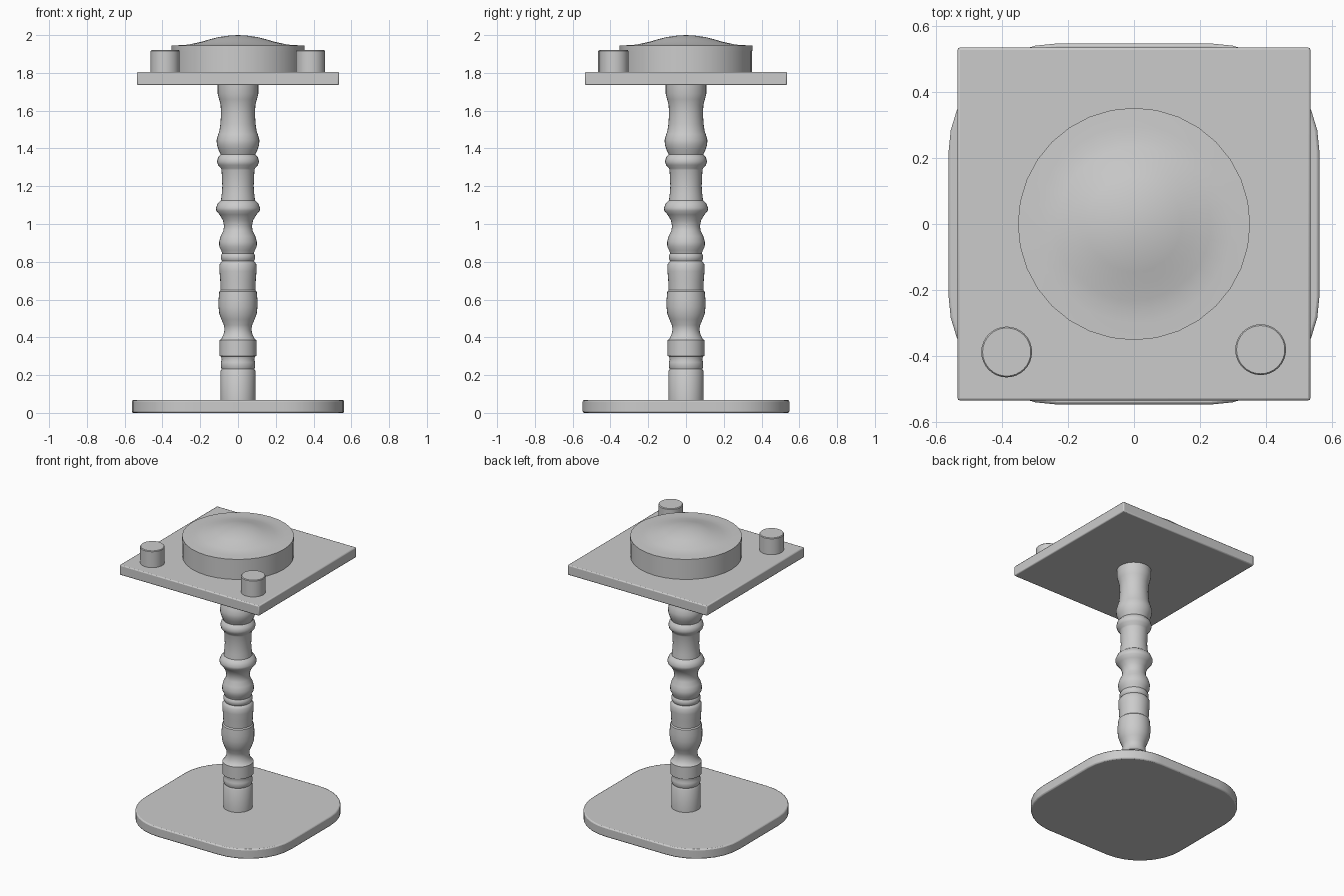
import bpy, bmesh
from math import sin, cos, pi, radians


def finish(name, bm, bevel=0.0, angle=35):
    bmesh.ops.recalc_face_normals(bm, faces=bm.faces)
    me = bpy.data.meshes.new(name)
    bm.to_mesh(me)
    bm.free()
    ob = bpy.data.objects.new(name, me)
    bpy.context.collection.objects.link(ob)
    if bevel:
        mod = ob.modifiers.new("edge_bevel", 'BEVEL')
        mod.width, mod.segments, mod.limit_method = bevel, 2, 'ANGLE'
        mod.angle_limit = radians(50)
    bpy.ops.object.select_all(action='DESELECT')
    ob.select_set(True)
    bpy.context.view_layer.objects.active = ob
    bpy.ops.object.shade_smooth_by_angle(angle=radians(angle))
    return ob


def prism(name, outline, z0, z1, bevel):
    bm = bmesh.new()
    face = bm.faces.new([bm.verts.new((x, y, z0)) for x, y in outline])
    ext = bmesh.ops.extrude_face_region(bm, geom=[face], use_keep_orig=True)
    top = [g for g in ext["geom"] if isinstance(g, bmesh.types.BMVert)]
    bmesh.ops.translate(bm, verts=top, vec=(0, 0, z1 - z0))
    return finish(name, bm, bevel)


def lathe(name, profile, n, centre=(0, 0), angle=35):
    bm = bmesh.new()
    cx, cy = centre
    rings = []
    for r, z in profile:
        if r == 0:
            rings.append([bm.verts.new((cx, cy, z))] * n)
        else:
            rings.append([bm.verts.new((cx + r * cos(2 * pi * i / n),
                                        cy + r * sin(2 * pi * i / n), z)) for i in range(n)])
    for a, b in zip(rings, rings[1:]):
        for i in range(n):
            j = (i + 1) % n
            bm.faces.new(list(dict.fromkeys((a[i], a[j], b[j], b[i]))))
    return finish(name, bm, angle=angle)


# Rounded-square foot
outline = []
for sx, sy, start in ((1, 1, 0), (-1, 1, 90), (-1, -1, 180), (1, -1, 270)):
    for k in range(9):
        a = radians(start + 90 * k / 8)
        outline.append((sx * 0.235 + 0.327 * cos(a), sy * 0.22 + 0.327 * sin(a)))
prism("foot_plate", outline, 0.0, 0.068, 0.008)

# Turned column
lathe("turned_column", [
    (0, 0.06), (0.092, 0.06), (0.092, 0.222), (0.086, 0.232), (0.091, 0.245), (0.091, 0.268),
    (0.086, 0.28), (0.09, 0.298), (0.098, 0.302), (0.098, 0.385), (0.088, 0.392), (0.077, 0.415),
    (0.071, 0.44), (0.075, 0.465), (0.088, 0.495), (0.099, 0.525), (0.103, 0.56), (0.103, 0.6),
    (0.099, 0.643), (0.092, 0.65), (0.094, 0.7), (0.098, 0.75), (0.098, 0.785), (0.09, 0.797),
    (0.084, 0.803), (0.091, 0.815), (0.091, 0.833), (0.084, 0.845), (0.089, 0.86), (0.099, 0.88),
    (0.1, 0.905), (0.092, 0.935), (0.077, 0.965), (0.074, 0.99), (0.08, 1.02), (0.098, 1.05),
    (0.115, 1.07), (0.117, 1.085), (0.107, 1.11), (0.09, 1.125), (0.086, 1.16), (0.083, 1.2),
    (0.087, 1.285), (0.09, 1.295), (0.106, 1.312), (0.111, 1.33), (0.106, 1.352), (0.092, 1.368),
    (0.104, 1.395), (0.112, 1.42), (0.113, 1.445), (0.105, 1.475), (0.099, 1.49), (0.093, 1.53),
    (0.09, 1.58), (0.092, 1.63), (0.1, 1.66), (0.108, 1.69), (0.108, 1.74), (0, 1.74)], 32)

# Square table top
h = 0.535
prism("table_top", [(-h, -h), (h, -h), (h, h), (-h, h)], 1.735, 1.805, 0.007)

# Round drum with shallow domed lid
lathe("drum", [(0, 1.80), (0.35, 1.80), (0.35, 1.918), (0.345, 1.922), (0, 1.922)], 32)
lathe("domed_lid", [
    (0, 1.915), (0.352, 1.915), (0.352, 1.945), (0.298, 1.947), (0.26, 1.95), (0.233, 1.956),
    (0.185, 1.967), (0.145, 1.979), (0.1, 1.99), (0.05, 1.997), (0, 2.0)], 32)

# Two short pegs at the front corners
for name, c in (("peg_left", (-0.386, -0.388)), ("peg_right", (0.384, -0.381))):
    lathe(name, [(0, 1.80), (0.077, 1.80), (0.077, 1.915), (0.073, 1.92), (0, 1.92)], 32, c)
